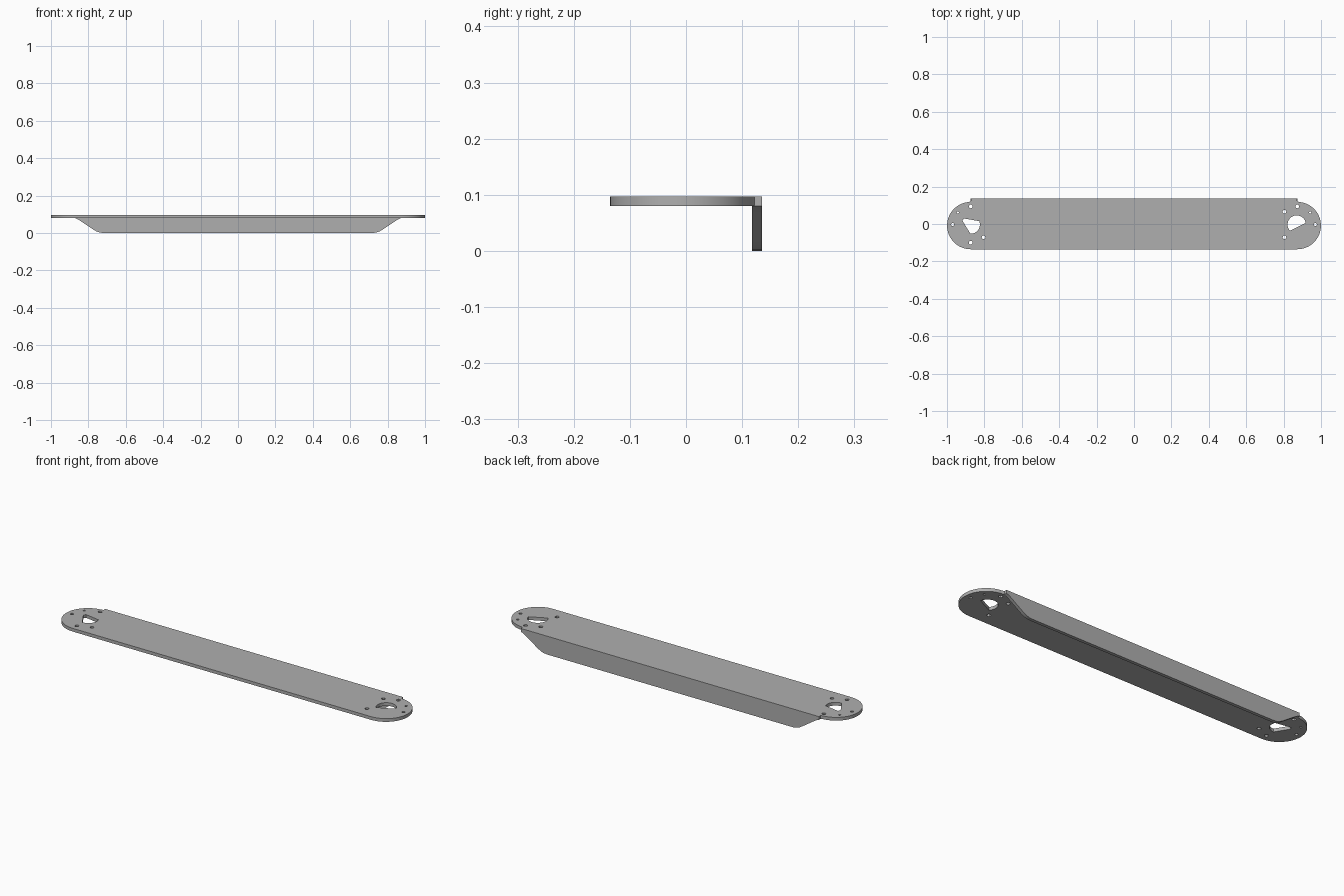
import bpy
import math
from mathutils import Vector

cube = bpy.data.objects.get("Cube")
if cube:
    bpy.data.objects.remove(cube, do_unlink=True)

THICK = 0.017        # sheet thickness
TOP = 0.097          # upper face of the plate
BACK = 0.135         # outer face of the flange
END_X, END_Y, END_R = 0.873, -0.0085, 0.1265

steel = bpy.data.materials.new("grey steel")
steel.use_nodes = True
colour = (0.43, 0.43, 0.43, 1)
steel.diffuse_color = colour
steel.node_tree.nodes["Principled BSDF"].inputs["Base Color"].default_value = colour


def arc(cx, cy, r, start, end, steps):
    angles = [math.radians(start + (end - start) * i / steps) for i in range(steps + 1)]
    return [(cx + r * math.cos(a), cy + r * math.sin(a)) for a in angles]


def circle(cx, cy, r, steps=16):
    return arc(cx, cy, r, 0, 360, steps)[:-1]


def sheet(name, outlines, location, rotation=(0, 0, 0)):
    """Flat sheet cut from closed outlines; inner outlines become holes."""
    curve = bpy.data.curves.new(name, "CURVE")
    curve.dimensions = "2D"
    curve.fill_mode = "BOTH"
    curve.extrude = THICK / 2
    for points in outlines:
        spline = curve.splines.new("POLY")
        spline.points.add(len(points) - 1)
        for p, (x, y) in zip(spline.points, points):
            p.co = (x, y, 0, 1)
        spline.use_cyclic_u = True
    obj = bpy.data.objects.new(name, curve)
    bpy.context.collection.objects.link(obj)
    obj.location = location
    obj.rotation_euler = rotation
    bpy.ops.object.select_all(action="DESELECT")
    obj.select_set(True)
    bpy.context.view_layer.objects.active = obj
    bpy.ops.object.convert(target="MESH")
    obj = bpy.context.object
    obj.data.materials.clear()
    obj.data.materials.append(steel)
    bpy.ops.object.shade_smooth_by_angle(angle=math.radians(30))
    return obj


# Plate outline: rounded ends, with a small step up to the bend at the back
right_end = arc(END_X, END_Y, END_R, -90, 86, 32)
left_end = [(-x, y) for x, y in reversed(right_end)]
step = [(0.872, BACK - THICK + 0.004), (0.872, BACK)]
outline = right_end + step + [(-x, y) for x, y in reversed(step)] + left_end

# Large openings, each a circle trimmed by straight chords
right_opening = arc(0.87, -0.003, 0.049, 10, 222, 22)
left_opening = (arc(-0.873, -0.003, 0.049, 138, 155, 2)
                + arc(-0.873, -0.003, 0.049, 268, 382, 12))

# Small fixing holes around each opening
holes = [right_opening, left_opening]
for side, angles in ((1, (0, 90, 135, 225)), (-1, (0, 90, 225, 270))):
    for degrees in angles:
        a = math.radians(degrees)
        holes.append(circle(side * (END_X + 0.097 * math.cos(a)),
                            0.097 * math.sin(a) - 0.003, 0.01 if degrees else 0.008, 12))
    holes.append(circle(side * 0.942, 0.061, 0.006, 10))

sheet("plate", [outline] + holes, (0, 0, TOP - THICK / 2))

# Folded flange along the back, with swept ends
sweep = [(0.72, 0), (0.738, 0.002), (0.756, 0.008), (0.775, 0.019),
         (0.845, 0.066), (0.858, 0.074), (0.873, TOP - THICK)]
profile = sweep + [(-x, z) for x, z in reversed(sweep)]
sheet("back_flange", [profile], (0, BACK - THICK / 2, 0), (math.radians(90), 0, 0))
